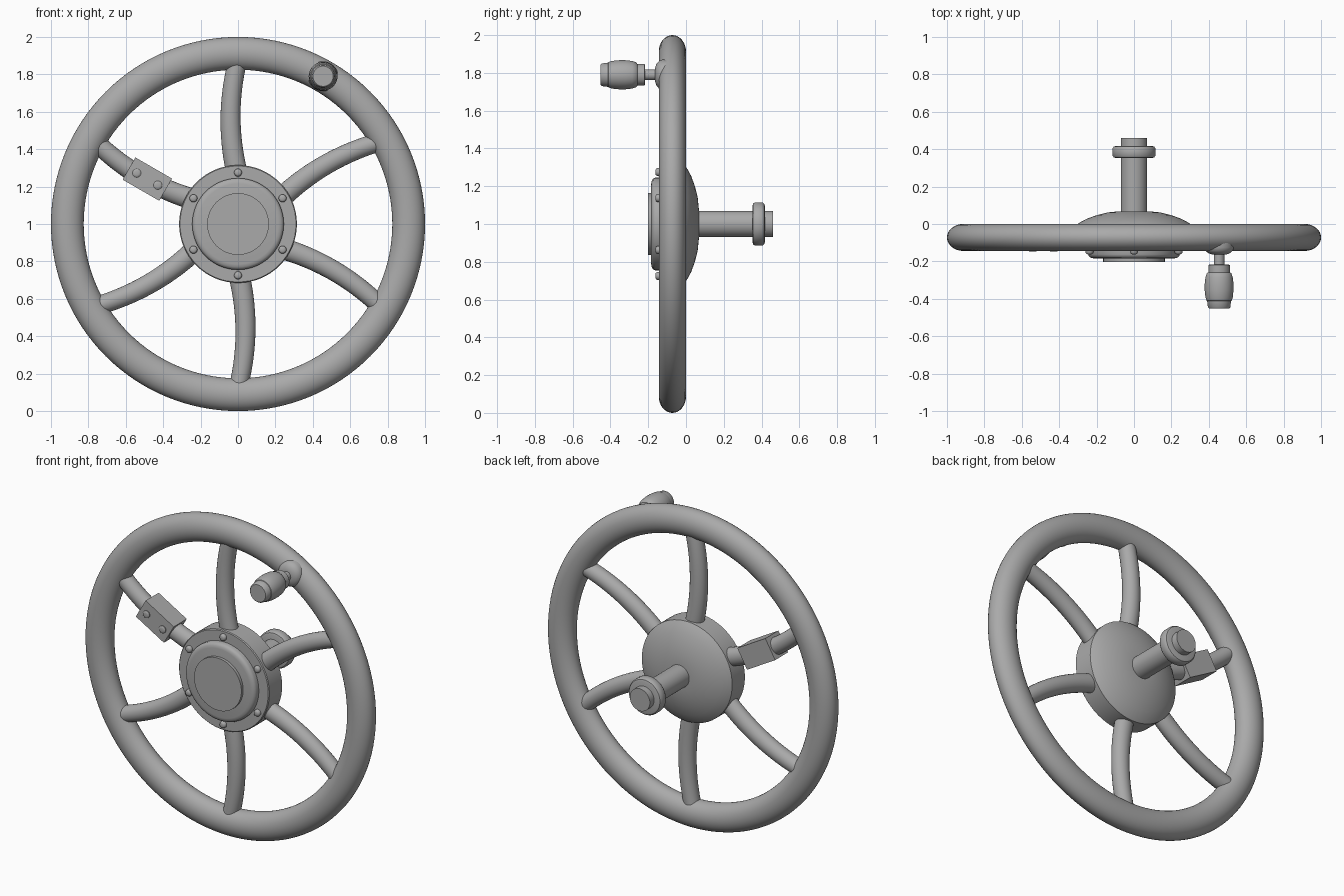
import bpy, bmesh
from math import pi, sin, cos, radians
from mathutils import Matrix, Vector

cube = bpy.data.objects.get("Cube")
if cube:
    bpy.data.objects.remove(cube, do_unlink=True)

metal = bpy.data.materials.new("plain grey")
metal.use_nodes = True
GREY = (0.4, 0.4, 0.4, 1)
metal.diffuse_color = GREY
metal.node_tree.nodes["Principled BSDF"].inputs["Base Color"].default_value = GREY

HUB_Z = 1.0
MID_Y = -0.072


def finish(name, bm, smooth=35):
    bmesh.ops.recalc_face_normals(bm, faces=bm.faces)
    mesh = bpy.data.meshes.new(name)
    bm.to_mesh(mesh)
    bm.free()
    obj = bpy.data.objects.new(name, mesh)
    bpy.context.collection.objects.link(obj)
    mesh.materials.append(metal)
    bpy.ops.object.select_all(action='DESELECT')
    obj.select_set(True)
    bpy.context.view_layer.objects.active = obj
    bpy.ops.object.shade_smooth_by_angle(angle=radians(smooth))
    return obj


def loft(bm, rings, closed=False):
    """Skin a list of equally long vertex rings."""
    n = len(rings[0])
    pairs = list(zip(rings, rings[1:]))
    if closed:
        pairs.append((rings[-1], rings[0]))
    else:
        bm.faces.new(rings[0])
        bm.faces.new(rings[-1])
    for a, b in pairs:
        for i in range(n):
            j = (i + 1) % n
            bm.faces.new((a[i], a[j], b[j], b[i]))


def lathe(name, profile, x=0, z=HUB_Z, steps=64):
    """Turn (radius, y) pairs around an axis that runs front to back."""
    bm = bmesh.new()
    angles = [2 * pi * i / steps for i in range(steps)]
    loft(bm, [[bm.verts.new((x + r * cos(a), y, z + r * sin(a))) for a in angles]
              for r, y in profile])
    return finish(name, bm)


# Rim with a slightly flattened oval section
bm = bmesh.new()
rings = []
for i in range(128):
    a = 2 * pi * i / 128
    ring = []
    for k in range(32):
        t = 2 * pi * k / 32
        r = 0.9125 + 0.0875 * cos(t)
        ring.append(bm.verts.new((r * cos(a), MID_Y + 0.072 * sin(t), HUB_Z + r * sin(a))))
    rings.append(ring)
loft(bm, rings, closed=True)
finish("rim", bm)


# Curved spokes, all bowed the same way round
def spoke(name, angle):
    bm = bmesh.new()
    rings = []
    out = Vector((cos(angle), 0, sin(angle)))
    side = Vector((-sin(angle), 0, cos(angle)))
    steps = 20
    for i in range(steps + 1):
        t = i / steps
        r = 0.25 + 0.63 * t
        bow = 0.16 * t * (1 - t)
        slope = 0.16 * (1 - 2 * t) / 0.63
        across = (side - slope * out).normalized()
        centre = Vector((0, MID_Y, HUB_Z)) + out * r + side * bow
        width = 0.057 - 0.007 * t
        rings.append([bm.verts.new(centre + across * width * cos(a) + Vector((0, 0.05 * sin(a), 0)))
                      for a in (2 * pi * k / 24 for k in range(24))])
    loft(bm, rings)
    finish(name, bm)


for i in range(6):
    spoke(f"spoke_{i + 1}", radians(30 + 60 * i))

# Hub: drum with domed back, front cover and plain raised plate
lathe("hub", [(0.31, -0.142), (0.315, -0.137), (0.315, -0.01), (0.295, 0.005), (0.255, 0.027),
              (0.2, 0.047), (0.14, 0.062), (0.08, 0.068)])
lathe("front_cover", [(0.245, -0.135), (0.245, -0.163), (0.24, -0.174), (0.23, -0.181),
                      (0.215, -0.184)])
lathe("cover_plate", [(0.165, -0.175), (0.165, -0.202)])

# Shaft with rounded collar
lathe("shaft", [(0.07, 0.05), (0.07, 0.46)], steps=48)
lathe("shaft_collar", [(0.095, 0.352), (0.108, 0.356), (0.115, 0.366), (0.115, 0.404),
                       (0.108, 0.414), (0.095, 0.418)], steps=48)


# Round headed screws
def screw(name, x, z, y, r=0.021, height=0.02):
    lathe(name, [(r, y + 0.01), (r, y - height * 0.5), (r * 0.8, y - height * 0.85),
                 (r * 0.5, y - height)], x, z, 20)


for i in range(6):
    a = radians(30 + 60 * i)
    screw(f"hub_screw_{i + 1}", 0.275 * cos(a), HUB_Z + 0.275 * sin(a), -0.142)

# Block clamped on the upper right-hand spoke
block = Vector((-0.485, MID_Y, 1.24))
along = Vector((cos(radians(150)), 0, sin(radians(150))))
bm = bmesh.new()
bmesh.ops.create_cube(bm, size=1, matrix=Matrix.Translation(block)
                      @ Matrix.Rotation(radians(30), 4, 'Y')
                      @ Matrix.Diagonal((0.226, 0.13, 0.137, 1)))
finish("spoke_block", bm)
for i, d in enumerate((-0.065, 0.065)):
    p = block + along * d
    screw(f"block_screw_{i + 1}", p.x, p.z, -0.137, 0.023, 0.011)

# Spinner knob: foot on the rim, stem and barrel grip
KX, KZ = 0.455, 1.79
lathe("knob_foot", [(0.08, -0.09), (0.08, -0.125), (0.074, -0.142), (0.058, -0.156),
                    (0.035, -0.164)], KX, KZ, 40)
lathe("knob_stem", [(0.028, -0.15), (0.028, -0.23)], KX, KZ, 32)
lathe("knob_grip", [(0.05, -0.216), (0.058, -0.22), (0.058, -0.258), (0.066, -0.264),
                    (0.073, -0.285), (0.077, -0.32), (0.077, -0.355), (0.073, -0.392),
                    (0.067, -0.41), (0.064, -0.412), (0.06, -0.445), (0.054, -0.452)], KX, KZ, 40)
